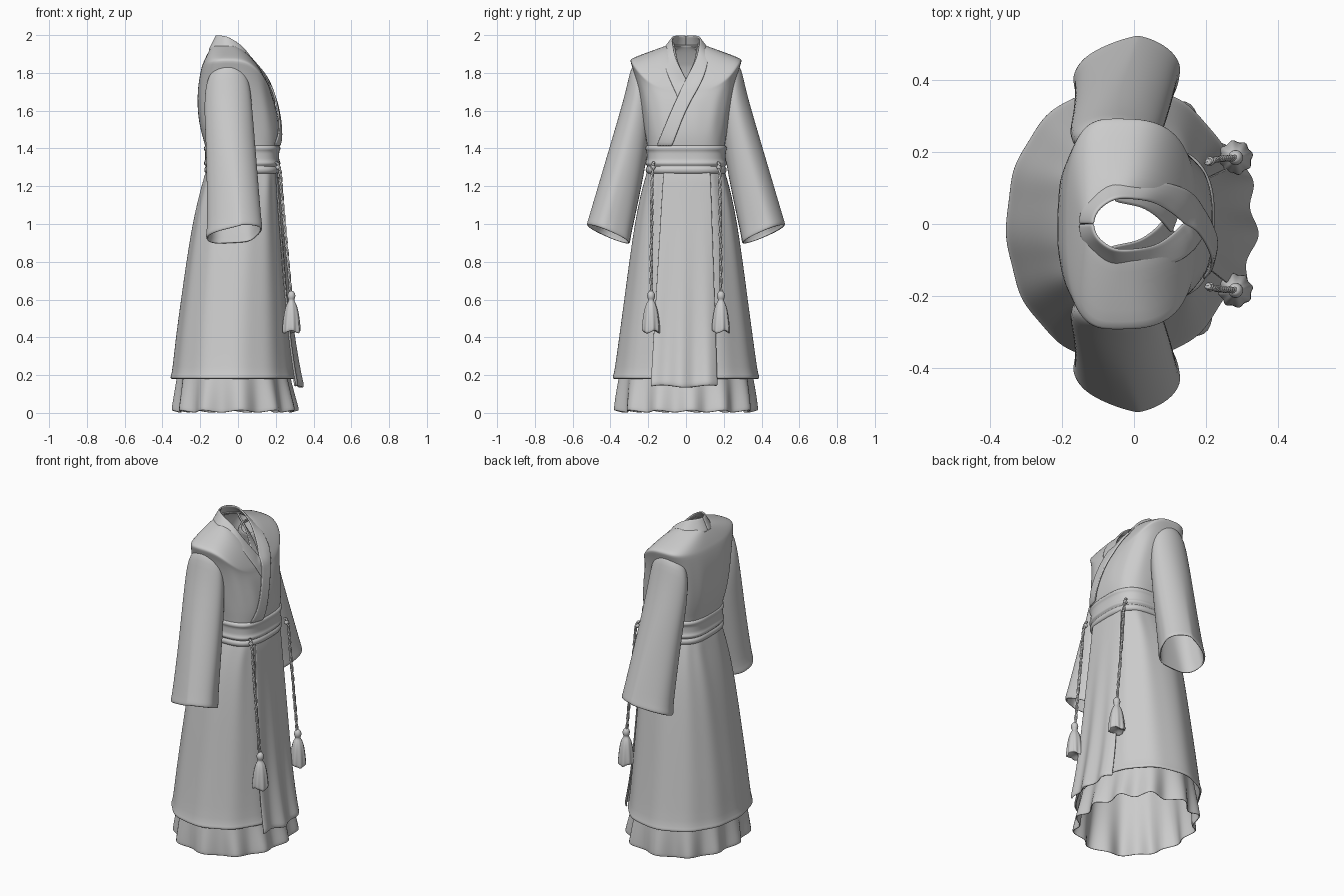
import bpy, bmesh, math
from mathutils import Vector
from mathutils.bvhtree import BVHTree

N = 72


def spow(v, p):
    return math.copysign(abs(v) ** p, v)


def ring(xf, zf, xb, zb, ys, zs, xs, p=1.0, fold=0.0, k=12, wave=0.0):
    """Closed ring set by its front, back and side points; p squares it, fold pleats it."""
    pts = []
    for i in range(N):
        a = 2 * math.pi * i / N
        c, s = math.cos(a), math.sin(a)
        w = math.sin(k * a + 0.9 * math.sin(2 * a) + 0.6)
        m = 1 + fold * w
        x = xs + (xf - xs if c >= 0 else xs - xb) * spow(c, p) * m
        z = zs + ((zf if c >= 0 else zb) - zs) * c * c + wave * (1 + w)
        pts.append((x, ys * spow(s, p) * m, z))
    return pts


def flat(z, xf, xb, ys, xs=0.0, **kw):
    return ring(xf, z, xb, z, ys, z, xs, **kw)


def build(name, rows, closed=True, thick=0.012, sub=1, caps=False):
    """Skin rows of points into a smooth cloth object."""
    bm = bmesh.new()
    vs = [[bm.verts.new(p) for p in r] for r in rows]
    n = len(rows[0])
    for a, b in zip(vs, vs[1:]):
        for j in range(n if closed else n - 1):
            q = (j + 1) % n
            bm.faces.new((a[j], a[q], b[q], b[j]))
    if caps:
        bm.faces.new(vs[0])
        bm.faces.new(vs[-1])
    bmesh.ops.recalc_face_normals(bm, faces=bm.faces)
    me = bpy.data.meshes.new(name)
    bm.to_mesh(me)
    tree = BVHTree.FromBMesh(bm)
    bm.free()
    me.shade_smooth()
    ob = bpy.data.objects.new(name, me)
    bpy.context.collection.objects.link(ob)
    if thick:
        m = ob.modifiers.new("thickness", 'SOLIDIFY')
        m.thickness, m.offset = thick, -1
    if sub:
        m = ob.modifiers.new("smooth", 'SUBSURF')
        m.levels = m.render_levels = sub
    return tree


def sample(path, t):
    """Smooth point along a path; the start is treated as mirrored across y = 0."""
    P = [Vector(p) for p in path]
    P = [Vector((P[1].x, 2 * P[0].y - P[1].y, P[1].z))] + P + [2 * P[-1] - P[-2]]
    f = t * (len(path) - 1)
    i = min(int(f), len(path) - 2)
    u = f - i
    a, b, c, d = P[i:i + 4]
    return (2 * b + (c - a) * u + (2 * a - 5 * b + 4 * c - d) * u * u + (3 * b - a - 3 * c + d) * u ** 3) / 2


# Bodice with broad shoulder caps
body_tree = build("bodice", [
    flat(1.28, .205, -.165, .20, .02, p=.65),
    flat(1.40, .212, -.168, .203, .02, p=.65),
    flat(1.45, .222, -.185, .212, .01, p=.68),
    flat(1.53, .218, -.205, .224, 0, p=.7, fold=.006),
    ring(.205, 1.60, -.215, 1.62, .239, 1.63, -.01, p=.7, fold=.006),
    ring(.19, 1.66, -.213, 1.72, .258, 1.73, -.03, p=.7, fold=.005),
    ring(.178, 1.69, -.20, 1.80, .279, 1.815, -.045, p=.68),
    ring(.174, 1.705, -.19, 1.84, .292, 1.852, -.05, p=.66),
    ring(.172, 1.71, -.185, 1.85, .296, 1.868, -.05, p=.66),
    ring(.168, 1.725, -.175, 1.875, .285, 1.879, -.05, p=.68),
    ring(.160, 1.74, -.155, 1.915, .20, 1.91, -.05, p=.75),
    ring(.155, 1.75, -.14, 1.94, .13, 1.935, -.04, p=.9),
    ring(.150, 1.76, -.13, 1.95, .09, 1.95, -.04, p=1.15),
], thick=.01)


# Collar bands following the chest
def band(name, inner, outer, off, side=1, hug=True, n=32):
    rows = []
    for i in range(n + 1):
        a, b = sample(inner, i / n), sample(outer, i / n)
        row = []
        for u in (0, .1, .5, .9, 1):
            p = a.lerp(b, u)
            p.y *= side
            blend = min(1, max(0, (1.93 - p.z) / .15))
            if hug and blend > 0:
                hit = body_tree.ray_cast(Vector((1, p.y, p.z)), Vector((-1, 0, 0)))[0]
                if hit and hit.x > 0:
                    p.x += blend * (hit.x + off - p.x)
            row.append(p)
        rows.append(row)
    build(name, rows, closed=False, thick=.01)


neck_in = [(-.118, 0, 2.0), (-.1, .045, 2.0), (-.05, .074, 1.99), (.02, .07, 1.945), (.08, .05, 1.87)]
neck_out = [(-.155, 0, 1.925), (-.137, .06, 1.925), (-.06, .115, 1.935), (.04, .12, 1.89), (.11, .105, 1.815)]
band("collar_over", neck_in + [(.145, 0, 1.77), (.18, -.07, 1.62), (.2, -.16, 1.41)],
     neck_out + [(.155, .075, 1.74), (.18, 0, 1.6), (.2, -.075, 1.41)], .016)
band("collar_under", neck_in + [(.14, 0, 1.77), (.15, -.03, 1.72)],
     neck_out + [(.15, .075, 1.74), (.18, .03, 1.64)], .006, side=-1)
for s, nm, d in ((1, "left", 0), (-1, "right", -.012)):
    band("undershirt_lapel_" + nm,
         [(-.05 + d, .07, 1.965), (.025 + d, .05, 1.88), (.075 + d, .015, 1.80), (.11 + d, -.025, 1.73)],
         [(-.05 + d, .09, 1.92), (.03 + d, .09, 1.83), (.10 + d, .06, 1.75), (.13 + d, .03, 1.67)],
         0, side=s, hug=False, n=10)


# Sleeves: slanted oval rings from the cuff up to the shoulder
SLEEVE = [  # outer y, z, inner y, z, back x, front x
    (.522, .990, .298, .898, -.168, .120), (.526, 1.000, .296, .906, -.173, .125),
    (.519, 1.020, .292, .928, -.170, .123), (.510, 1.05, .287, .96, -.166, .118),
    (.445, 1.27, .245, 1.15, -.166, .105), (.38, 1.49, .205, 1.36, -.17, .09),
    (.33, 1.66, .185, 1.50, -.178, .078), (.304, 1.77, .175, 1.62, -.175, .068),
    (.293, 1.82, .165, 1.71, -.16, .055), (.270, 1.855, .15, 1.77, -.13, .03), (.22, 1.865, .14, 1.80, -.1, .0)]
for s, nm in ((1, "left"), (-1, "right")):
    rows = []
    for r, (yo, zo, yi, zi, xb, xf) in enumerate(SLEEVE):
        low = min(1, max(0, (1.5 - zo) / .5))
        row = []
        for i in range(40):
            a = 2 * math.pi * i / 40
            c, h = math.cos(a), math.sin(a)
            m = 1 + .015 * math.sin(5 * a + r * .3)
            y = (yo + yi) / 2 + (yo - yi) / 2 * c
            z = (zo + zi) / 2 + (zo - zi) / 2 * c + .018 * low * h
            pw = 1 + .5 * low * c
            row.append(((xb + xf) / 2 + (xf - xb) / 2 * spow(h, pw) * m + .035 * low * max(c, 0), s * y, z))
        rows.append(row)
    build("sleeve_" + nm, rows, thick=.01)

# Layered sash at the waist
build("waist_sash", [flat(z, .208 + o, -.165 - o, .2 + o, .02, p=.65, fold=.005, k=5) for z, o in (
    (1.265, 0), (1.27, .010), (1.285, .016), (1.30, .012), (1.305, .003), (1.312, .014), (1.325, .018),
    (1.335, .009), (1.36, .010), (1.385, .009), (1.392, .016), (1.405, .017), (1.415, .010), (1.418, 0))])

# Outer skirt with a rolled hem
build("outer_skirt", [
    flat(.178, .293, -.350, .380, -.03, p=.95, fold=.009),
    flat(.186, .300, -.357, .387, -.03, p=.95, fold=.009),
    flat(.20, .297, -.353, .384, -.03, p=.95, fold=.009),
    flat(.215, .291, -.347, .377, -.03, p=.95, fold=.009),
    flat(.4, .275, -.328, .352, -.025, p=.93, fold=.009),
    flat(.6, .26, -.300, .325, -.02, p=.9, fold=.009),
    flat(.8, .243, -.272, .299, -.01, p=.86, fold=.009),
    flat(1.0, .226, -.240, .270, 0, p=.8, fold=.010),
    flat(1.15, .213, -.205, .240, .01, p=.72, fold=.012),
    flat(1.24, .208, -.180, .215, .02, p=.66, fold=.014),
    flat(1.30, .203, -.165, .20, .02, p=.65)], thick=.01)

# Pleated underskirt
build("underskirt", [flat(z, xf, xb, ys, -.02, p=.95, fold=f, k=12, wave=w) for z, xf, xb, ys, f, w in (
    (0, .306, -.336, .362, .068, .007), (.015, .306, -.336, .362, .068, .006), (.08, .292, -.329, .358, .056, .003),
    (.16, .275, -.320, .350, .042, 0), (.26, .258, -.307, .336, .026, 0), (.5, .238, -.28, .31, .008, 0),
    (.9, .21, -.23, .26, .004, 0))], thick=.008)

# Front panel falling from the sash
XZ = [(.214, 1.29), (.224, 1.15), (.238, 1.0), (.256, .8), (.274, .6), (.293, .42), (.314, .28), (.332, .18),
      (.338, .16), (.336, .138)]
rows = []
for x, z in XZ:
    t = (1.29 - z) / 1.15
    row = []
    for i in range(31):
        u = i / 30
        y = (-.12 - .07 * t) * (1 - u) + (.13 + .04 * t) * u
        row.append((x - (.5 + .6 * t) * y * y + .012 * t * t * math.sin(u * 15 + 1.2), y, z + .006 * t * math.sin(u * 9)))
    rows.append(row)
build("front_panel", rows, closed=False, thick=.01)

# Twisted cords with tassels
for s, nm in ((1, "left"), (-1, "right")):
    path = [(.205, s * .172, 1.325), (.222, s * .178, 1.28), (.237, s * .181, 1.1), (.258, s * .183, .87),
            (.28, s * .184, .63)]
    cu = bpy.data.curves.new("cord_" + nm, 'CURVE')
    cu.dimensions, cu.bevel_depth, cu.bevel_resolution = '3D', .0055, 1
    for ph in (0, math.pi):
        sp = cu.splines.new('POLY')
        sp.points.add(140)
        for i, pt in enumerate(sp.points):
            p = sample(path, i / 140)
            a = i * .35 + ph
            pt.co = (p.x + .004 * math.cos(a), p.y + .004 * math.sin(a), p.z, 1)
    bpy.context.collection.objects.link(bpy.data.objects.new("cord_" + nm, cu))
    rows = []
    for z, r, f in ((.44, .01, 0), (.43, .040, .06), (.425, .047, .09), (.46, .046, .06), (.51, .041, .04),
                    (.55, .034, .03), (.58, .024, .02), (.597, .012, 0), (.604, .018, 0), (.62, .022, 0),
                    (.636, .018, 0), (.647, .008, 0)):
        rows.append([(.283 + r * (1 + f * math.sin(8 * a)) * math.cos(a),
                      s * .185 + r * (1 + f * math.sin(8 * a)) * math.sin(a),
                      z + .1 * f * math.sin(3 * a)) for a in (2 * math.pi * i / 48 for i in range(48))])
    build("tassel_" + nm, rows, thick=0, caps=True)
    bpy.ops.mesh.primitive_uv_sphere_add(segments=16, ring_count=10, radius=.013, location=(.212, s * .175, 1.30))
    bpy.context.object.name = "cord_knot_" + nm
    bpy.ops.object.shade_smooth()
